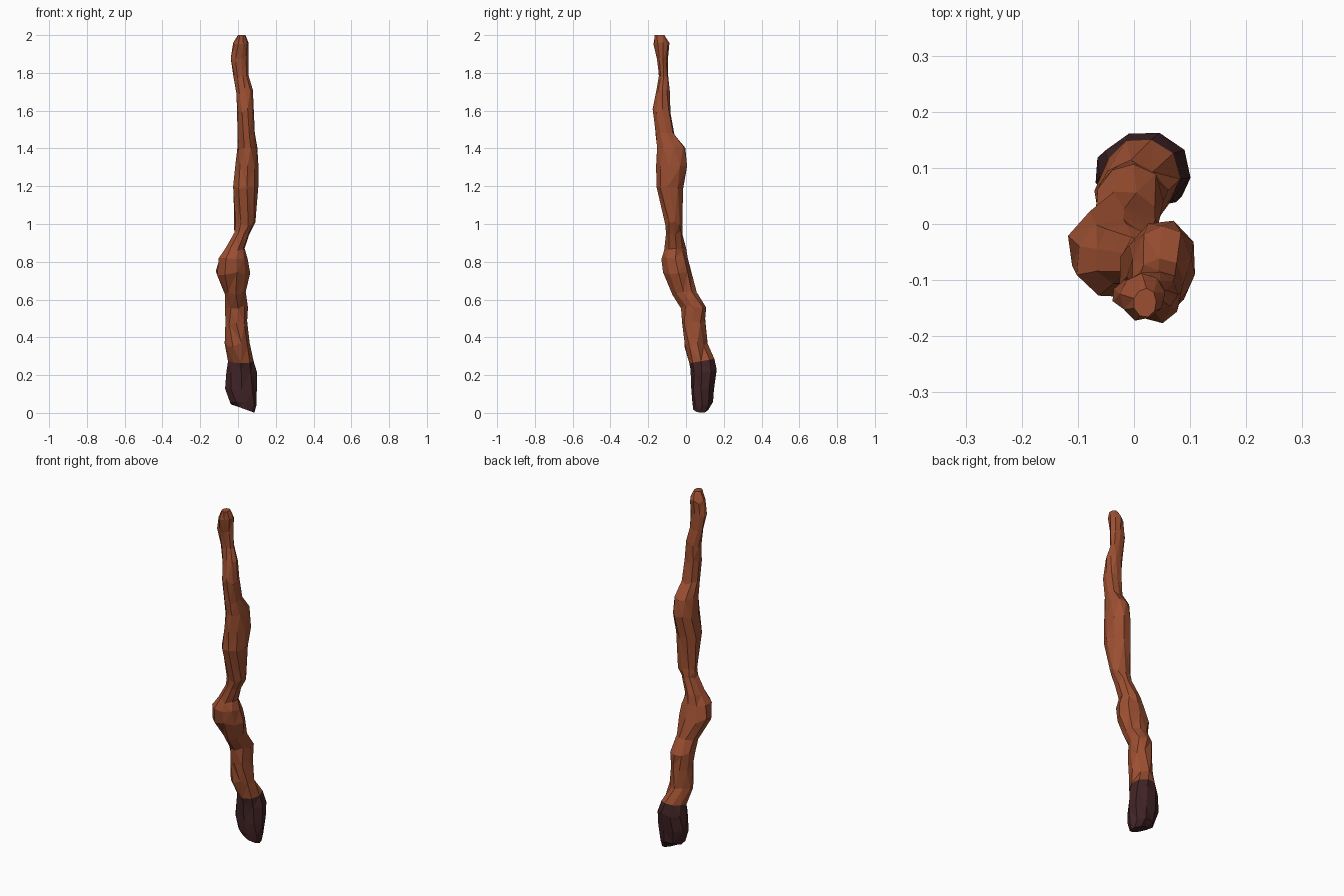
import bpy, bmesh, math, random

random.seed(4)
SIDES = 9

# cross-sections: z, x min, x max, y min, y max
SECTIONS = [
    (0.02, -0.02, 0.09, 0.04, 0.12),
    (0.05, -0.045, 0.10, 0.03, 0.14),
    (0.13, -0.07, 0.10, 0.025, 0.15),
    (0.22, -0.065, 0.10, 0.025, 0.168),
    (0.275, -0.055, 0.08, 0.02, 0.155),
    (0.36, -0.07, 0.06, -0.012, 0.11),
    (0.48, -0.07, 0.052, -0.02, 0.108),
    (0.56, -0.07, 0.05, -0.03, 0.11),
    (0.63, -0.072, 0.045, -0.068, 0.06),
    (0.74, -0.115, 0.06, -0.118, 0.03),
    (0.81, -0.105, 0.05, -0.135, 0.015),
    (0.87, -0.07, 0.035, -0.115, 0.0),
    (0.95, -0.02, 0.06, -0.11, -0.015),
    (1.00, -0.02, 0.095, -0.11, -0.02),
    (1.19, -0.025, 0.105, -0.16, -0.015),
    (1.31, -0.015, 0.113, -0.16, 0.005),
    (1.40, 0.0, 0.10, -0.155, 0.0),
    (1.48, 0.0, 0.09, -0.162, -0.06),
    (1.60, -0.004, 0.083, -0.175, -0.08),
    (1.70, -0.012, 0.08, -0.158, -0.085),
    (1.78, -0.025, 0.055, -0.145, -0.095),
    (1.87, -0.04, 0.052, -0.155, -0.093),
    (1.95, -0.025, 0.055, -0.172, -0.09),
    (2.00, 0.0, 0.04, -0.165, -0.115),
]
GRIP_END = 4


def ring(index):
    """Irregular faceted outline filling one cross-section."""
    z, x0, x1, y0, y1 = SECTIONS[index]
    turn = random.uniform(-0.2, 0.2)
    pts = []
    for k in range(SIDES):
        a = 2 * math.pi * k / SIDES + turn
        r = random.uniform(0.93, 1.08)
        c, s = math.cos(a) * r, math.sin(a) * r
        # slanted bottom, gently uneven elsewhere, flat tip
        if index == 0:
            dz = -0.02 * max(-1, min(1, c))
        elif index == len(SECTIONS) - 1:
            dz = 0
        elif index == GRIP_END:
            dz = 0.012 * s
        else:
            dz = random.uniform(-0.012, 0.012)
        pts.append(((x0 + x1) / 2 + c * (x1 - x0) / 2,
                    (y0 + y1) / 2 + s * (y1 - y0) / 2, z + dz))
    return pts


def loft(name, rings, mat):
    bm = bmesh.new()
    rows = [[bm.verts.new(p) for p in r] for r in rings]
    for a, b in zip(rows, rows[1:]):
        for k in range(SIDES):
            n = (k + 1) % SIDES
            bm.faces.new((a[k], a[n], b[n], b[k]))
    bm.faces.new(rows[0][::-1])
    bm.faces.new(rows[-1])
    bmesh.ops.triangulate(bm, faces=bm.faces[:])
    bmesh.ops.recalc_face_normals(bm, faces=bm.faces[:])
    mesh = bpy.data.meshes.new(name)
    bm.to_mesh(mesh)
    bm.free()
    mesh.materials.append(mat)
    obj = bpy.data.objects.new(name, mesh)
    bpy.context.collection.objects.link(obj)


def material(name, colour):
    m = bpy.data.materials.new(name)
    m.diffuse_color = (*colour, 1)
    return m


rings = [ring(i) for i in range(len(SECTIONS))]
# dark wrapped end, then the gnarled wooden shaft
loft("dark_end", rings[:GRIP_END + 1], material("dark maroon", (0.052, 0.017, 0.019)))
loft("wood_shaft", rings[GRIP_END:], material("reddish brown wood", (0.33, 0.078, 0.031)))
